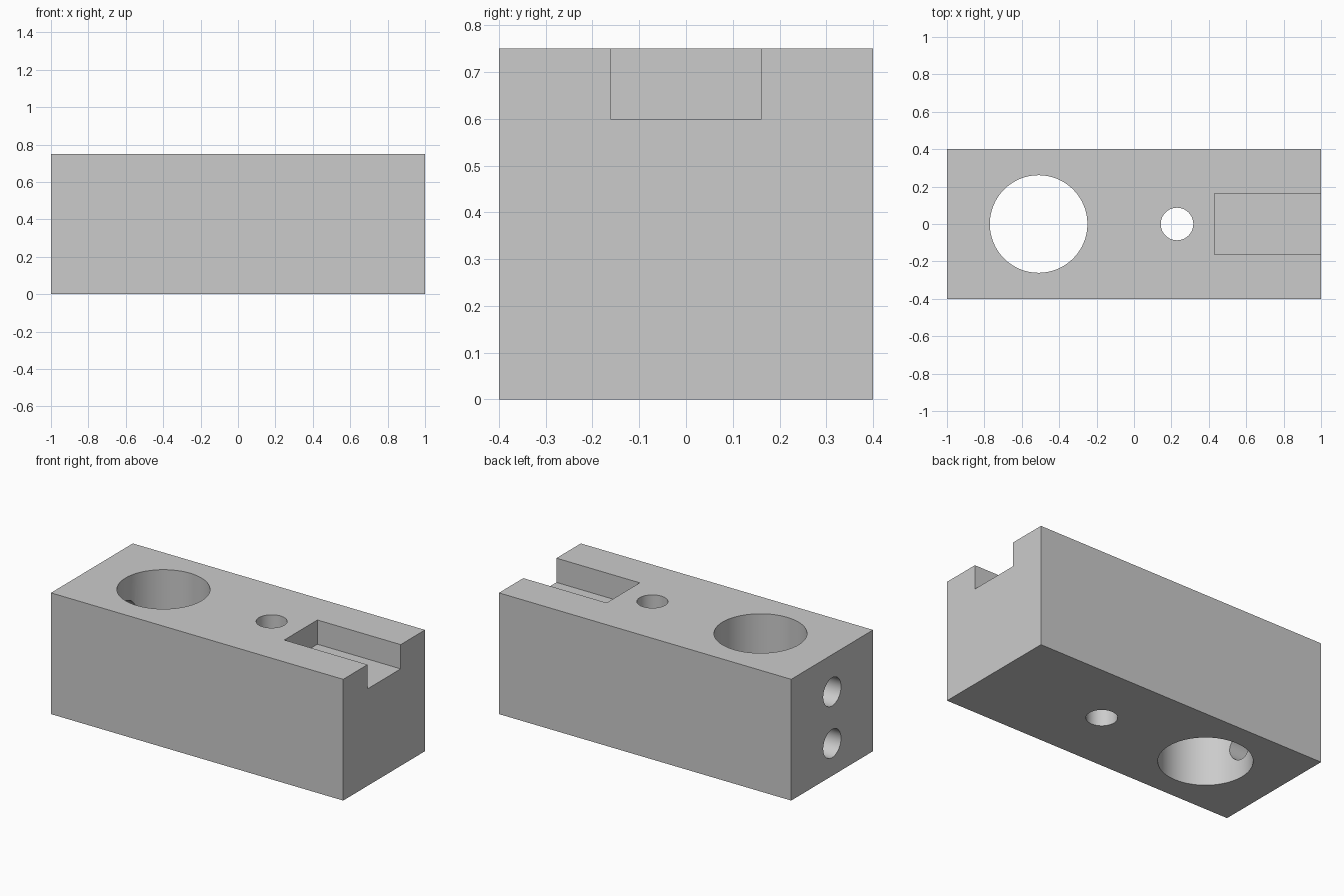
import bpy
import math

cube = bpy.data.objects.get("Cube")
if cube:
    bpy.data.objects.remove(cube, do_unlink=True)

# Single flat colour
grey = bpy.data.materials.new("plain_grey")
grey.use_nodes = True
colour = (0.6, 0.6, 0.6, 1)
grey.diffuse_color = colour
grey.node_tree.nodes["Principled BSDF"].inputs["Base Color"].default_value = colour


def box(name, low, high):
    centre = [(a + b) / 2 for a, b in zip(low, high)]
    bpy.ops.mesh.primitive_cube_add(size=1, location=centre)
    obj = bpy.context.object
    obj.name = name
    obj.scale = [b - a for a, b in zip(low, high)]
    bpy.ops.object.transform_apply(location=True, rotation=True, scale=True)
    obj.data.materials.append(grey)
    return obj


def drill(name, radius, depth, centre, tilt=0):
    bpy.ops.mesh.primitive_cylinder_add(vertices=64, radius=radius, depth=depth,
                                        location=centre, rotation=(0, tilt, 0))
    obj = bpy.context.object
    obj.name = name
    bpy.ops.object.transform_apply(location=True, rotation=True, scale=True)
    obj.data.materials.append(grey)
    return obj


# Solid body
block = box("block", (-1, -0.4, 0), (1, 0.4, 0.75))

# Bores through the height, open slot at the end, and side holes into the large bore
cutters = [
    drill("large_bore", 0.261, 1, (-0.51, 0, 0.375)),
    drill("small_bore", 0.087, 1, (0.23, 0, 0.375)),
    box("end_slot", (0.43, -0.162, 0.6), (1.1, 0.162, 0.9)),
]
for name, height in (("lower_side_hole", 0.2), ("upper_side_hole", 0.52)):
    cutters.append(drill(name, 0.087, 0.6, (-0.81, 0, height), math.pi / 2))

bpy.ops.object.select_all(action="DESELECT")
block.select_set(True)
bpy.context.view_layer.objects.active = block
for cutter in cutters:
    cutter.hide_render = True
    cut = block.modifiers.new(cutter.name, "BOOLEAN")
    cut.operation = "DIFFERENCE"
    cut.solver = "EXACT"
    cut.object = cutter
    bpy.ops.object.modifier_apply(modifier=cut.name)
for cutter in cutters:
    bpy.data.objects.remove(cutter, do_unlink=True)

# Smooth bore walls with crisp edges
bpy.ops.object.shade_smooth_by_angle(angle=math.radians(30))
